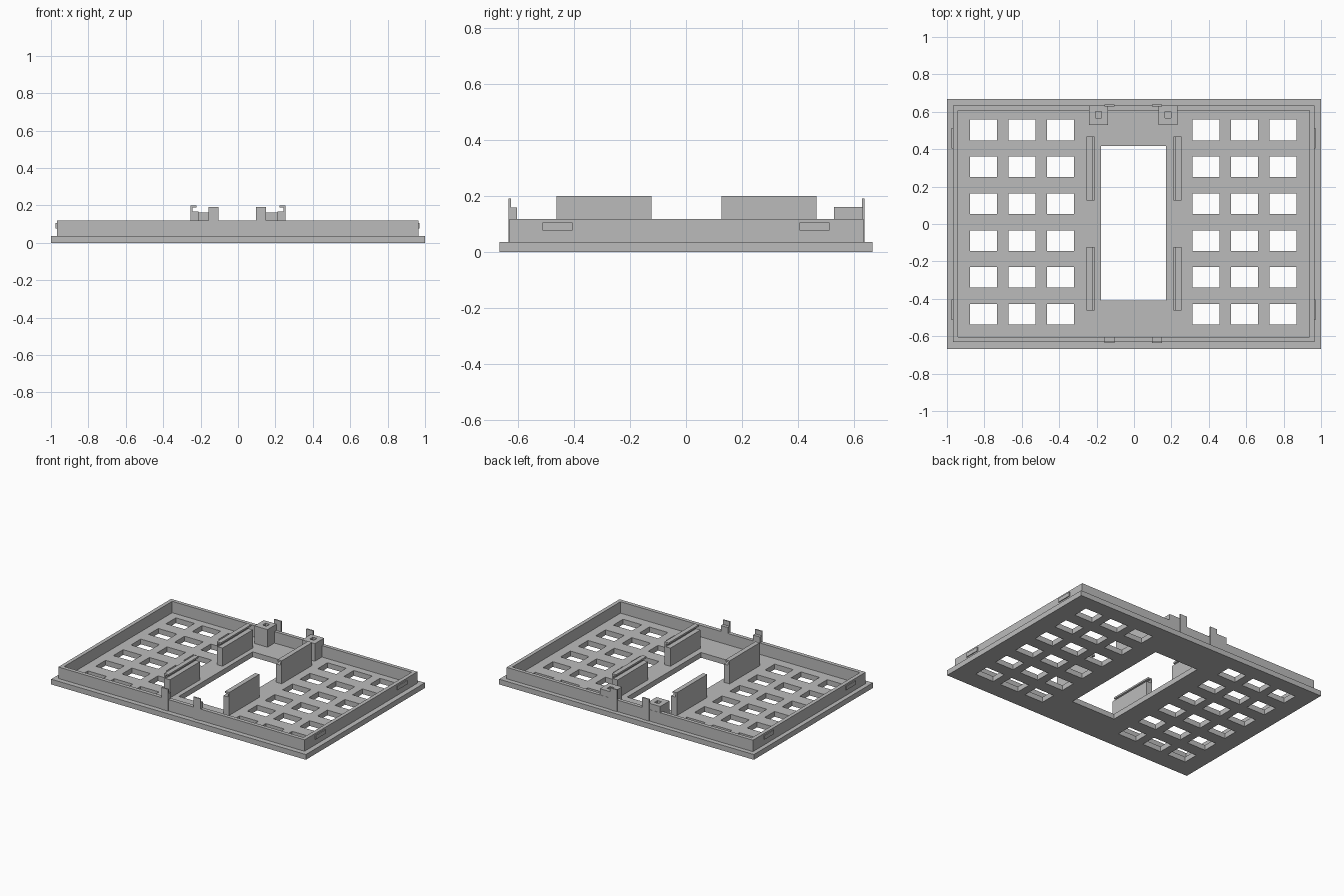
import bpy
import bmesh

cube = bpy.data.objects.get("Cube")
if cube:
    bpy.data.objects.remove(cube, do_unlink=True)

grey = bpy.data.materials.new("plain grey")
grey.use_nodes = True
colour = (0.5, 0.5, 0.5, 1)
grey.diffuse_color = colour
grey.node_tree.nodes["Principled BSDF"].inputs["Base Color"].default_value = colour


def finish(name, bm):
    bmesh.ops.recalc_face_normals(bm, faces=bm.faces)
    mesh = bpy.data.meshes.new(name)
    bm.to_mesh(mesh)
    bm.free()
    mesh.materials.append(grey)
    obj = bpy.data.objects.new(name, mesh)
    bpy.context.collection.objects.link(obj)
    return obj


def extrude_faces(bm, vec):
    new = bmesh.ops.extrude_face_region(bm, geom=bm.faces[:])
    verts = [g for g in new["geom"] if isinstance(g, bmesh.types.BMVert)]
    bmesh.ops.translate(bm, verts=verts, vec=vec)


def slab(name, x, y, z, holes=()):
    """Slab over the given ranges, pierced by (x0, x1, y0, y1) holes."""
    xs = sorted({*x, *(v for h in holes for v in h[:2])})
    ys = sorted({*y, *(v for h in holes for v in h[2:])})
    bm = bmesh.new()
    grid = [[bm.verts.new((a, b, z[0])) for b in ys] for a in xs]
    for i in range(len(xs) - 1):
        for j in range(len(ys) - 1):
            cx, cy = (xs[i] + xs[i + 1]) / 2, (ys[j] + ys[j + 1]) / 2
            if any(h[0] < cx < h[1] and h[2] < cy < h[3] for h in holes):
                continue
            bm.faces.new((grid[i][j], grid[i + 1][j],
                          grid[i + 1][j + 1], grid[i][j + 1]))
    bmesh.ops.delete(bm, geom=[v for v in bm.verts if not v.link_faces],
                     context="VERTS")
    extrude_faces(bm, (0, 0, z[1] - z[0]))
    return finish(name, bm)


def prism(name, profile, y0, y1):
    """Extrude an x-z profile along y."""
    bm = bmesh.new()
    bm.faces.new([bm.verts.new((px, y0, pz)) for px, pz in profile])
    extrude_faces(bm, (0, y1 - y0, 0))
    return finish(name, bm)


FLOOR = 0.037
RIM = 0.118

# Base plate with a central opening and two banks of vents
openings = [(-0.177, 0.17, -0.41, 0.417)]
for side in (-1, 1):
    for col in range(3):
        for row in range(6):
            cx = -0.004 + side * (0.389 + col * 0.206)
            cy = 0.01 + (row - 2.5) * 0.197
            openings.append((cx - 0.073, cx + 0.073, cy - 0.055, cy + 0.055))
slab("base_plate", (-1, 1), (-0.667, 0.667), (0, FLOOR), openings)

# Raised rim
slab("rim_wall", (-0.969, 0.964), (-0.631, 0.634), (FLOOR, RIM),
     [(-0.942, 0.937, -0.604, 0.608)])

# Slotted guide rails beside the opening
half_profile = [(0.255, FLOOR), (0.255, 0.2), (0.222, 0.2), (0.222, 0.188),
                (0.244, 0.188), (0.244, 0.166), (0.21, 0.166), (0.21, FLOOR)]
for side, label in ((-1, "right"), (1, "left")):
    profile = [(side * px, pz) for px, pz in half_profile]
    prism(label + "_front_rail", profile, -0.463, -0.124)
    prism(label + "_back_rail", profile, 0.126, 0.467)

    # Screw post with a blind square hole
    px = -0.004 + side * 0.186
    post_x, post_y = (px - 0.051, px + 0.051), (0.529, 0.633)
    hole = (px - 0.016, px + 0.016, 0.568, 0.602)
    slab(label + "_post_base", post_x, post_y, (FLOOR, 0.08))
    slab(label + "_post_top", post_x, post_y, (0.08, 0.162), [hole])

    # Clips on the front and back walls: block with a thin outer lip
    cx = -0.004 + side * 0.126
    clip_x = (cx - 0.027, cx + 0.027)
    for end, face, name in ((-1, 0.631, "_front"), (1, 0.634, "_back")):
        inner, outer = end * (face - 0.027), end * (face + 0.004)
        lip = end * (face - 0.005)
        slab(label + name + "_clip", clip_x, sorted((inner, lip)),
             (FLOOR, 0.16 if end < 0 else RIM))
        slab(label + name + "_clip_lip", clip_x, sorted((lip, outer)),
             (FLOOR, 0.192))

    # Snap nubs on the end walls
    wall = 0.964 if side > 0 else -0.969
    for end, name in ((-1, "_front"), (1, "_back")):
        slab(label + name + "_nub", sorted((wall - side * 0.01, wall + side * 0.006)),
             sorted((end * 0.405, end * 0.512)), (0.077, 0.105))
